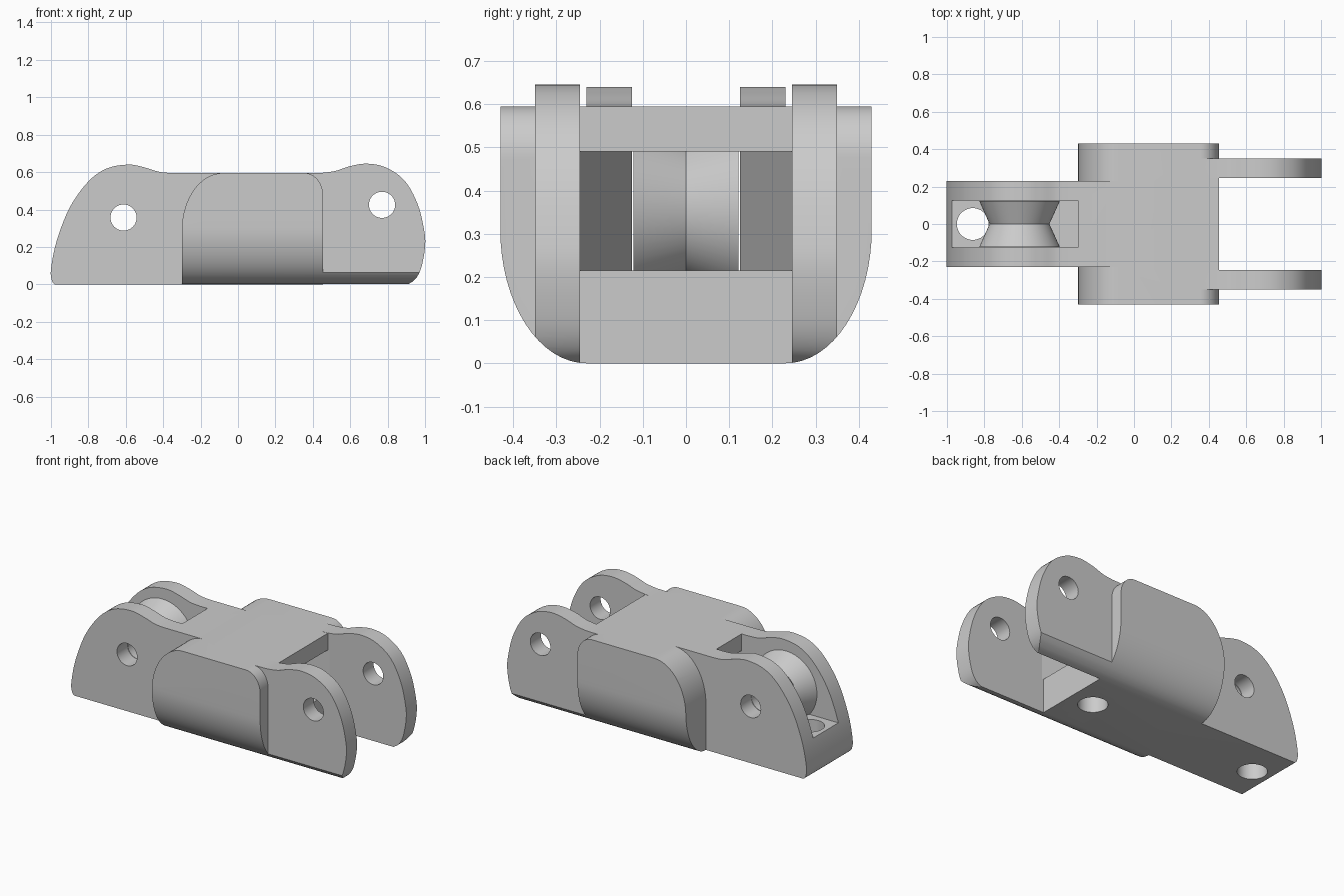
import bpy
import bmesh
from math import pi, sin, cos
from mathutils import Vector, Matrix
from mathutils.geometry import interpolate_bezier

cube = bpy.data.objects.get("Cube")
if cube:
    bpy.data.objects.remove(cube, do_unlink=True)

GREY = (0.6, 0.6, 0.6, 1)
mat = bpy.data.materials.new("plain grey")
mat.use_nodes = True
mat.diffuse_color = GREY
mat.node_tree.nodes["Principled BSDF"].inputs["Base Color"].default_value = GREY


def finish(name, bm):
    bmesh.ops.recalc_face_normals(bm, faces=bm.faces)
    mesh = bpy.data.meshes.new(name)
    bm.to_mesh(mesh)
    bm.free()
    mesh.materials.append(mat)
    obj = bpy.data.objects.new(name, mesh)
    bpy.context.collection.objects.link(obj)
    return obj


def extrude(name, points, start, end, axis="y"):
    """Extrude an (x, z) outline along y, or a (y, z) outline along x."""
    bm = bmesh.new()
    place = (lambda p: (p[0], start, p[1])) if axis == "y" else (lambda p: (start, p[0], p[1]))
    face = bm.faces.new([bm.verts.new(place(p)) for p in points])
    ext = bmesh.ops.extrude_face_region(bm, geom=[face])["geom"]
    move = Vector((0, end - start, 0) if axis == "y" else (end - start, 0, 0))
    bmesh.ops.translate(bm, vec=move, verts=[v for v in ext if isinstance(v, bmesh.types.BMVert)])
    return finish(name, bm)


def cylinder(name, centre, radius, depth, axis):
    bm = bmesh.new()
    turn = Matrix.Rotation(pi / 2, 4, "X") if axis == "y" else Matrix()
    bmesh.ops.create_cone(bm, cap_ends=True, segments=48, radius1=radius, radius2=radius,
                          depth=depth, matrix=Matrix.Translation(centre) @ turn)
    return finish(name, bm)


def combine(target, other, operation):
    mod = target.modifiers.new("combine", "BOOLEAN")
    mod.operation, mod.object, mod.solver = operation, other, "EXACT"
    bpy.context.view_layer.objects.active = target
    bpy.ops.object.modifier_apply(modifier=mod.name)
    bpy.data.objects.remove(other, do_unlink=True)


def smooth(points, steps=6):
    """Smooth curve through the given points."""
    p = [Vector((a, b, 0)) for a, b in points]
    p = [p[0]] + p + [p[-1]]
    out = []
    for i in range(1, len(p) - 2):
        h1, h2 = p[i] + (p[i + 1] - p[i - 1]) / 6, p[i + 1] - (p[i + 2] - p[i]) / 6
        out += [(v.x, v.y) for v in interpolate_bezier(p[i], h1, h2, p[i + 1], steps)[:-1]]
    return out + [points[-1]]


def arc(cx, cz, rx, rz, a0, a1, n=16):
    angles = [(a0 + (a1 - a0) * i / n) * pi / 180 for i in range(n + 1)]
    return [(cx + rx * cos(a), cz + rz * sin(a)) for a in angles]


def box(x0, x1, z0, z1):
    return [(x0, z0), (x1, z0), (x1, z1), (x0, z1)]


TOP, END = 0.595, 0.455
FLOOR, CEILING = 0.215, 0.49
AXLE_X, AXLE_Z = -0.612, 0.357

# Pulley cheeks and the spine of the body
cheek = smooth([(-0.98, 0), (-0.995, 0.02), (-1, 0.08), (-0.97, 0.23), (-0.9, 0.41),
                (-0.8, 0.55), (-0.7, 0.62), (-0.585, 0.64), (-0.5, 0.625),
                (-0.42, 0.601), (-0.35, TOP)])
body = extrude("link_body", cheek + [(END, TOP), (END, 0)], -0.23, 0.23)

# Wide middle with rounded shoulders
middle = ([(-0.3, 0)] + arc(-0.08, 0.29, 0.22, TOP - 0.29, 180, 90)
          + arc(END - 0.1, TOP - 0.12, 0.1, 0.12, 90, 0) + [(END, 0)])
combine(body, extrude("middle", middle, -0.43, 0.43), "UNION")
combine(body, extrude("spine_end", box(0.2, END, 0, TOP), -0.245, 0.245), "UNION")

# Fork arms
arm = ([(0.25, 0), (0.25, TOP), (0.4, TOP)]
       + smooth([(0.45, TOP + 0.001), (0.52, 0.606), (0.6, 0.632), (0.69, 0.645), (0.79, 0.625),
                 (0.89, 0.555), (0.96, 0.43), (0.995, 0.29), (1, 0.2),
                 (0.98, 0.09), (0.95, 0.03), (0.91, 0)]))
for side in (-1, 1):
    combine(body, extrude("arm", arm, side * 0.245, side * 0.35), "UNION")

# Rounded underside along the whole length
section = (arc(0.23, 0.31, 0.2, 0.31, -90, 0) + [(0.43, 0.8), (-0.43, 0.8)]
           + arc(-0.23, 0.31, 0.2, 0.31, 180, 270))
combine(body, extrude("section", section, -1.1, 1.1, "x"), "INTERSECT")

# Pulley pocket and the flared tunnel leading to the fork
combine(body, extrude("pocket", box(-1.2, -0.3, FLOOR, 1), -0.125, 0.125), "DIFFERENCE")
bm = bmesh.new()
bmesh.ops.create_cube(bm, size=1)
for v in bm.verts:
    far = v.co.x > 0
    v.co = (END + 0.01 if far else -0.31,
            (0.247 if far else 0.123) * (1 if v.co.y > 0 else -1),
            CEILING if v.co.z > 0 else FLOOR)
combine(body, finish("tunnel", bm), "DIFFERENCE")

# Axle holes and cord holes
for name, centre, radius, depth, axis in (
        ("pulley_axle", (AXLE_X, 0, AXLE_Z), 0.07, 2, "y"),
        ("fork_axle", (0.77, 0, 0.425), 0.07, 2, "y"),
        ("end_cord", (-0.862, 0, 0.1), 0.085, 0.4, "z"),
        ("middle_cord", (0.3, 0, 0.1), 0.085, 0.4, "z")):
    combine(body, cylinder(name, centre, radius, depth, axis), "DIFFERENCE")

# Grooved pulley wheel with a bore
bm = bmesh.new()
ring = [(0.07, -0.122), (0.215, -0.122), (0.16, 0), (0.215, 0.122), (0.07, 0.122)]
verts = [bm.verts.new((AXLE_X + r, y, AXLE_Z)) for r, y in ring]
edges = [bm.edges.new((verts[i], verts[(i + 1) % 5])) for i in range(5)]
bmesh.ops.spin(bm, geom=verts + edges, cent=(AXLE_X, 0, AXLE_Z), axis=(0, 1, 0),
               angle=2 * pi, steps=64, use_duplicate=False)
bmesh.ops.remove_doubles(bm, verts=bm.verts, dist=0.0005)
pulley = finish("pulley_wheel", bm)

for obj in (body, pulley):
    bpy.ops.object.select_all(action="DESELECT")
    obj.select_set(True)
    bpy.context.view_layer.objects.active = obj
    bpy.ops.object.shade_smooth_by_angle(angle=0.45)
